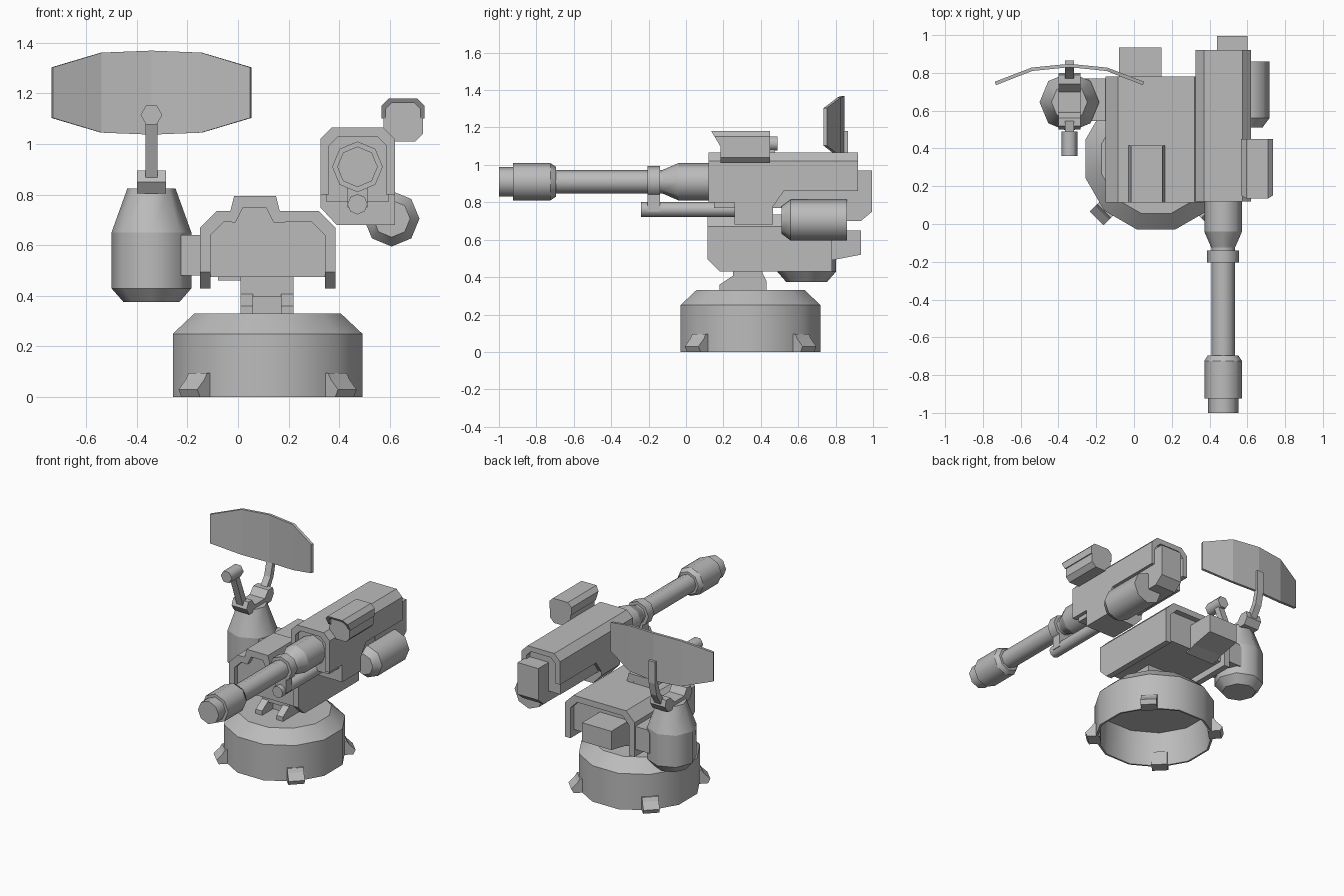
import bpy, bmesh, math
from mathutils import Vector, Matrix

old = bpy.data.objects.get("Cube")
if old:
    bpy.data.objects.remove(old, do_unlink=True)

grey = bpy.data.materials.new("plain_grey")
grey.use_nodes = True
grey.diffuse_color = (0.5, 0.5, 0.5, 1)
grey.node_tree.nodes["Principled BSDF"].inputs["Base Color"].default_value = (0.5, 0.5, 0.5, 1)


def finish(name, bm):
    bmesh.ops.recalc_face_normals(bm, faces=bm.faces)
    mesh = bpy.data.meshes.new(name)
    bm.to_mesh(mesh)
    bm.free()
    mesh.materials.append(grey)
    obj = bpy.data.objects.new(name, mesh)
    bpy.context.collection.objects.link(obj)
    return obj


def prism(name, pts, axis, a, b, trim=None, rake=None):
    """Extrude a 2D outline along x (outline y,z) or y (outline x,z)."""
    bm = bmesh.new()
    put = (lambda p, t: (t, p[0], p[1])) if axis == "x" else (lambda p, t: (p[0], t, p[1]))
    face = bm.faces.new([bm.verts.new(put(p, a)) for p in pts])
    ext = bmesh.ops.extrude_face_region(bm, geom=[face])
    moved = [v for v in ext["geom"] if isinstance(v, bmesh.types.BMVert)]
    bmesh.ops.translate(bm, verts=moved, vec=put((0, 0), b - a))
    if rake:  # lean the front end backwards below the given height
        for v in bm.verts:
            if v not in moved:
                v.co.y += (rake - v.co.z) * 0.6
    if trim:  # slice off a corner
        cut = bmesh.ops.bisect_plane(bm, geom=bm.verts[:] + bm.edges[:] + bm.faces[:],
                                     plane_co=trim[0], plane_no=trim[1], clear_outer=True)
        bmesh.ops.holes_fill(bm, edges=[e for e in bm.edges if e.is_boundary])
    return finish(name, bm)


def lathe(name, profile, sides, center, axis="z", phase=0.0):
    """Capped lathe of (radius, distance) rings, smooth around, crisp between rings."""
    bm = bmesh.new()
    rings = []
    for r, t in profile:
        ring = []
        for i in range(sides):
            ang = phase + math.tau * i / sides
            c, s = r * math.cos(ang), r * math.sin(ang)
            co = (c, s, t) if axis == "z" else (c, t, s)
            ring.append(bm.verts.new(Vector(co) + Vector(center)))
        rings.append(ring)
    for lo, hi in zip(rings, rings[1:]):
        for i in range(sides):
            j = (i + 1) % sides
            bm.faces.new((lo[i], lo[j], hi[j], hi[i])).smooth = True
    bm.faces.new(rings[0])
    bm.faces.new(rings[-1])
    for ring in rings:
        for i in range(sides):
            bm.edges.get((ring[i], ring[(i + 1) % sides])).smooth = False
    return finish(name, bm)


def chamfered(x0, x1, z0, z1, top, low=0.0):
    pts = [(x0, z0 + low), (x0, z1 - top), (x0 + top, z1), (x1 - top, z1), (x1, z1 - top), (x1, z0 + low)]
    return pts + ([(x1 - low, z0), (x0 + low, z0)] if low else [])


def arch(x0, x1, z0, z1, c, t, bump_out=(), bump_in=()):
    outer = chamfered(x0, x1, z0, z1, c)
    inner = chamfered(x0 + t, x1 - t, z0, z1 - t, c * 0.8)[::-1]
    return outer[:3] + list(bump_out) + outer[3:] + inner[:3] + list(bump_in) + inner[3:]


def box(name, x0, x1, y0, y1, z0, z1):
    return prism(name, [(x0, z0), (x0, z1), (x1, z1), (x1, z0)], "y", y0, y1)


CX, CY = 0.117, 0.345

# hollow round base with four wedge feet
lathe("base", [(0.36, 0.24), (0.375, 0), (0.388, 0), (0.388, 0.25), (0.3, 0.33)],
      12, (CX, CY, 0), phase=math.pi / 12)
foot_side = [(0.35, 0), (0.43, 0), (0.445, 0.03), (0.405, 0.07), (0.39, 0.095), (0.35, 0.095)]
for i in range(4):
    foot = prism(f"foot_{i + 1}", foot_side, "x", -0.052, 0.052)
    foot.data.transform(Matrix.Translation((CX, CY, 0)) @ Matrix.Rotation(math.pi * (0.25 + i / 2), 4, "Z"))

# pedestal: two prongs and a neck
prong = [(0.18, 0.32), (0.18, 0.36), (0.27, 0.42), (0.27, 0.49), (0.41, 0.49), (0.41, 0.42), (0.43, 0.38), (0.43, 0.32)]
for side, x in (("right", 0.01), ("left", 0.17)):
    prism(f"pedestal_prong_{side}", prong, "x", x, x + 0.05)
box("pedestal_neck", 0.01, 0.22, 0.25, 0.41, 0.395, 0.49)
box("pedestal_web", 0.05, 0.18, 0.3, 0.4, 0.32, 0.41)

# central housing: armoured shell around a core
corner = ((0, 0.11, 0.5), (0, -1, -1))
bump_out = [(-0.03, 0.735), (-0.015, 0.795), (0.15, 0.795), (0.165, 0.735)]
bump_in = [(0.14, 0.69), (0.11, 0.75), (0.02, 0.75), (-0.01, 0.69)]
shell = (-0.15, 0.385, 0.43, 0.735, 0.065, 0.042)
prism("housing_shell_front", arch(*shell, bump_out, bump_in), "y", 0.115, 0.415, trim=corner)
prism("housing_shell_rear", arch(*shell), "y", 0.415, 0.78)
prism("housing_core", chamfered(-0.115, 0.35, 0.475, 0.7, 0.05), "y", 0.15, 0.74)
prism("housing_sight", bump_in, "y", 0.15, 0.41)
prism("housing_rear_box", [(0.7, 0.46), (0.78, 0.49), (0.935, 0.52), (0.935, 0.65), (0.7, 0.65)], "x", -0.08, 0.145)
prism("side_connector", chamfered(-0.26, -0.11, 0.48, 0.64, 0.02), "y", 0.545, 0.77)

# radar pod
PX, PY = -0.342, 0.645
lathe("radar_pod", [(0.11, 0.375), (0.158, 0.43), (0.158, 0.65), (0.095, 0.825)], 8, (PX, PY, 0))
bracket = [(0.53, 0.805), (0.5, 0.85), (0.52, 0.895), (0.56, 0.895), (0.59, 0.85), (0.7, 0.85),
           (0.74, 0.895), (0.79, 0.895), (0.8, 0.85), (0.77, 0.805)]
prism("radar_bracket", bracket, "x", PX - 0.058, PX + 0.058)
mast = [(0.74, 0.85), (0.79, 0.85), (0.845, 0.94), (0.865, 1.03), (0.865, 1.18), (0.835, 1.18),
        (0.835, 1.04), (0.81, 0.95)]
prism("radar_mast", mast, "x", PX - 0.024, PX + 0.024)
prism("feed_arm", [(0.51, 0.86), (0.55, 0.88), (0.46, 1.11), (0.42, 1.11)], "x", PX - 0.024, PX + 0.024)
lathe("feed_horn", [(0.043, 0.36), (0.043, 0.49)], 6, (PX, 0, 1.115), "y")

# curved radar dish built from vertical strips
bm = bmesh.new()
columns = [(-0.395, 0.735, 0.1), (-0.2, 0.81, 0.158), (0, 0.83, 0.166), (0.2, 0.81, 0.158), (0.395, 0.735, 0.1)]
loops = []
for x, y, h in columns:
    loops.append([bm.verts.new((PX + x * k, y + d, 1.203 + s * h))
                  for d, s, k in ((0, -1, 0.985), (0, 1, 0.985), (0.018, 1, 1), (0.018, -1, 1))])
for a, b in zip(loops, loops[1:]):
    for i in range(4):
        bm.faces.new((a[i], a[(i + 1) % 4], b[(i + 1) % 4], b[i]))
bm.faces.new(loops[0])
bm.faces.new(loops[-1])
finish("radar_dish", bm)

# gun housing
GX, GZ = 0.472, 0.91
prism("gun_shell_front", arch(0.325, 0.62, 0.8, 1.065, 0.045, 0.035), "y", 0.12, 0.46)
prism("gun_shell_rear", arch(0.325, 0.62, 0.86, 1.065, 0.045, 0.035), "y", 0.46, 0.92)
prism("gun_core", chamfered(0.35, 0.595, 0.77, 1.04, 0.04), "y", 0.15, 0.88)
belly = [(0.325, 0.86), (0.325, 0.75), (0.39, 0.68), (0.62, 0.68), (0.62, 0.86)]
prism("gun_belly", belly, "y", 0.26, 0.465)
for side, x in (("right", 0.325), ("left", 0.585)):
    prism(f"gun_shell_gusset_{side}", [(0.46, 0.77), (0.46, 0.87), (0.53, 0.87)], "x", x, x + 0.035)
rear = [(0.65, 0.7), (0.65, 0.97), (0.995, 0.97), (0.995, 0.75), (0.935, 0.7)]
prism("gun_rear_block", rear, "x", 0.44, 0.6)

# barrel, clamp and lower tube
lathe("barrel", [(0.08, -1), (0.08, -0.925), (0.1, -0.925), (0.1, -0.725), (0.08, -0.695), (0.063, -0.695),
                 (0.063, -0.125), (0.1, -0.04), (0.1, 0.2)], 8, (GX, 0, GZ), "y")
lathe("barrel_clamp", [(0.085, -0.205), (0.085, -0.14)], 8, (GX, 0, GZ), "y")
box("clamp_link", GX - 0.04, GX + 0.04, -0.205, -0.14, 0.75, 0.9)
lathe("lower_tube", [(0.04, -0.24), (0.04, 0.3)], 8, (GX, 0, 0.762), "y")

# ammunition drum
lathe("drum", [(0.073, 0.51), (0.11, 0.56), (0.11, 0.86)], 8, (0.607, 0, 0.705), "y")

# optical sight with hood
prism("sight_box", chamfered(0.575, 0.73, 1.01, 1.17, 0.02, 0.03), "y", 0.185, 0.45)
prism("sight_hood", arch(0.567, 0.737, 1.1, 1.18, 0.028, 0.018), "y", 0.135, 0.45, rake=1.18)
